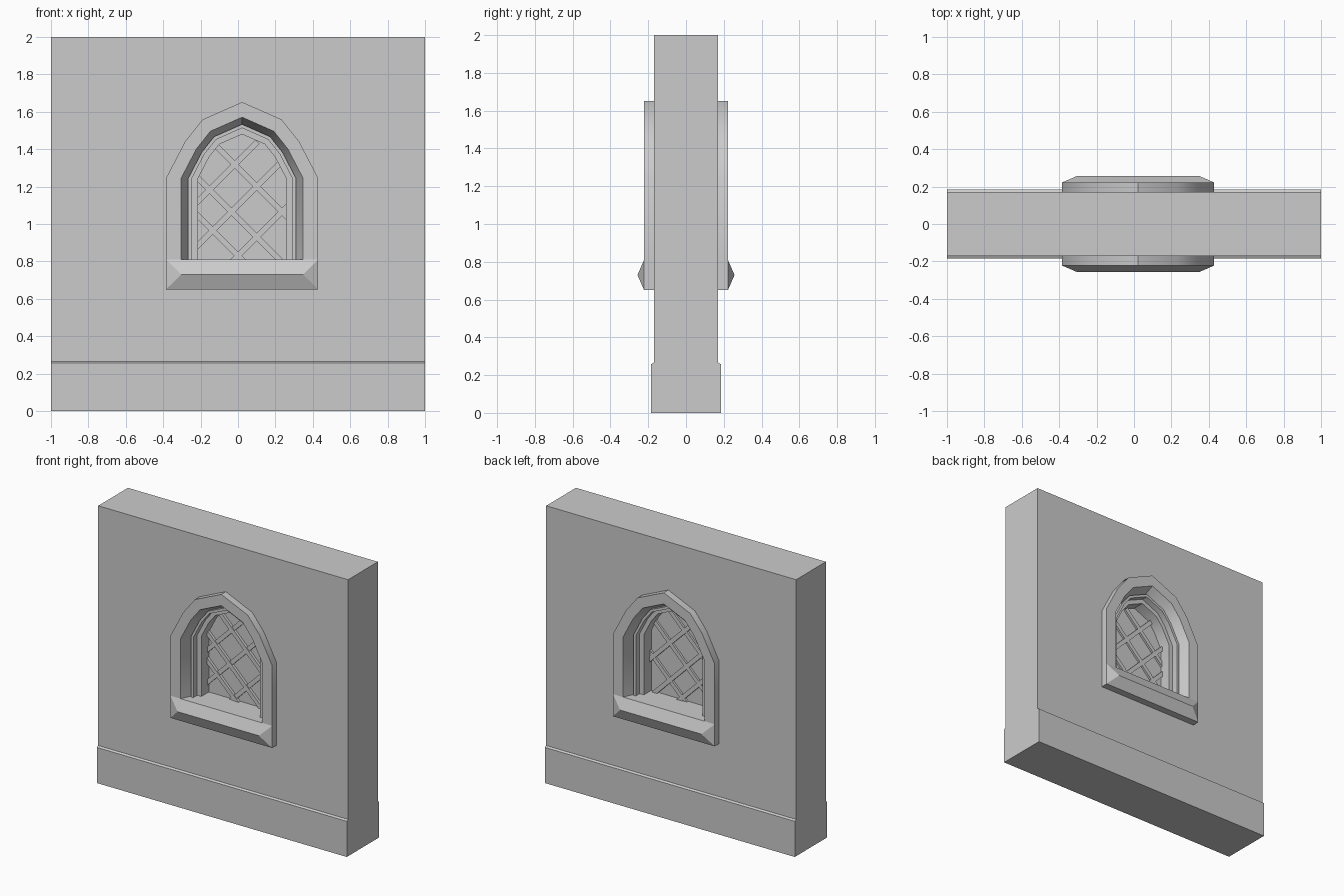
import bpy, bmesh, math
from mathutils import Vector

if "Cube" in bpy.data.objects:
    bpy.data.objects.remove(bpy.data.objects["Cube"])

CX = 0.022       # window centre line
SPRING = 1.245   # height where the arch begins
SILL = 0.81      # top of the sill


def make(name, verts, faces):
    me = bpy.data.meshes.new(name)
    bm = bmesh.new()
    vs = [bm.verts.new(v) for v in verts]
    for f in faces:
        bm.faces.new([vs[i] for i in f])
    bmesh.ops.recalc_face_normals(bm, faces=bm.faces)
    bm.to_mesh(me)
    bm.free()
    ob = bpy.data.objects.new(name, me)
    bpy.context.collection.objects.link(ob)
    return ob


def loft(name, rings, closed=True, caps=True):
    """Skin between equal-length point rings."""
    n = len(rings[0])
    verts = [p for r in rings for p in r]
    faces = []
    for k in range(len(rings) - 1):
        for i in range(n if closed else n - 1):
            j = (i + 1) % n
            faces.append((k*n + i, k*n + j, (k+1)*n + j, (k+1)*n + i))
    if caps:
        faces += [tuple(range(n)), tuple(range((len(rings)-1)*n, len(rings)*n))]
    return make(name, verts, faces)


def arch(w, y, bottom):
    """Pointed low-sided arch of half width w."""
    half = [(w, bottom), (w, SPRING), (.75*w, SPRING + .48*w),
            (.52*w, SPRING + .77*w)]
    pts = half + [(0, SPRING + w)] + [(-x, z) for x, z in reversed(half)]
    return [(CX + x, y, z) for x, z in pts]


# wall with stepped plinth
side = [(.185, 0), (.185, .258), (.17, .266), (.17, 2)]
section = side + [(-y, z) for y, z in reversed(side)]
wall = loft("wall", [[(x, y, z) for y, z in section] for x in (-1, 1)])

# window hole cutter
cutter = loft("window_cutter", [arch(.36, y, .72) for y in (-.4, .4)])
cutter.hide_render = True
cutter.hide_viewport = True
cut = wall.modifiers.new("window_hole", 'BOOLEAN')
cut.operation = 'DIFFERENCE'
cut.solver = 'EXACT'
cut.object = cutter

# stone surround with splayed reveal and stepped inner mouldings
steps = [(.407, .15), (.407, .222), (.326, .222), (.288, .135), (.288, .16),
         (.268, .16), (.268, .115), (.235, .115), (.235, 0)]
frame = loft("window_surround", [arch(w, -y, SILL - .01) for w, y in steps],
             closed=False, caps=False)
mirror = frame.modifiers.new("both_faces", 'MIRROR')
mirror.use_axis = (False, True, False)
bpy.context.view_layer.objects.active = frame
frame.select_set(True)
bpy.ops.object.shade_smooth_by_angle(angle=math.radians(30))

# sill with hipped ridge on both faces
a, b = .407, .326
loop = [(-a, -.222), (a, -.222), (a, .222), (-a, .222)]
sv = [(CX + x, y, z) for z in (.65, SILL) for x, y in loop]
sv += [(CX + x, y, .73) for x, y in ((-b, -.257), (b, -.257), (b, .257), (-b, .257))]
make("window_sill", sv, [
    (0, 1, 2, 3), (4, 5, 6, 7), (1, 2, 6, 5), (0, 3, 7, 4),
    (0, 1, 9, 8), (8, 9, 5, 4), (0, 8, 4), (1, 5, 9),
    (2, 3, 11, 10), (10, 11, 7, 6), (2, 10, 6), (3, 7, 11)])

# glass pane
loft("glass_pane", [arch(.245, y, SILL - .02) for y in (-.03, .03)])


# diagonal lattice bars
def bar(name, p, q, w=.03, d=.05):
    p, q = Vector(p), Vector(q)
    t = (q - p).normalized()
    n = Vector((-t.y, t.x)) * w / 2
    rings = []
    for e in (p, q):
        rings.append([(e.x + s*n.x, y, e.y + s*n.y)
                      for s, y in ((-1, -d), (1, -d), (1, d), (-1, d))])
    loft(name, rings)


falling = [((-.13, 1.43), (.27, 1.03)), ((-.23, 1.26), (.23, .80)),
           ((-.23, 1.06), (.03, .80))]
rising = [((.105, 1.44), (-.23, 1.105)), ((.235, 1.335), (-.23, .87)),
          ((.27, 1.10), (-.03, .80))]
for i, (p, q) in enumerate(falling):
    bar(f"lattice_bar_falling_{i+1}", p, q, d=.05)
for i, (p, q) in enumerate(rising):
    bar(f"lattice_bar_rising_{i+1}", p, q, d=.045)
